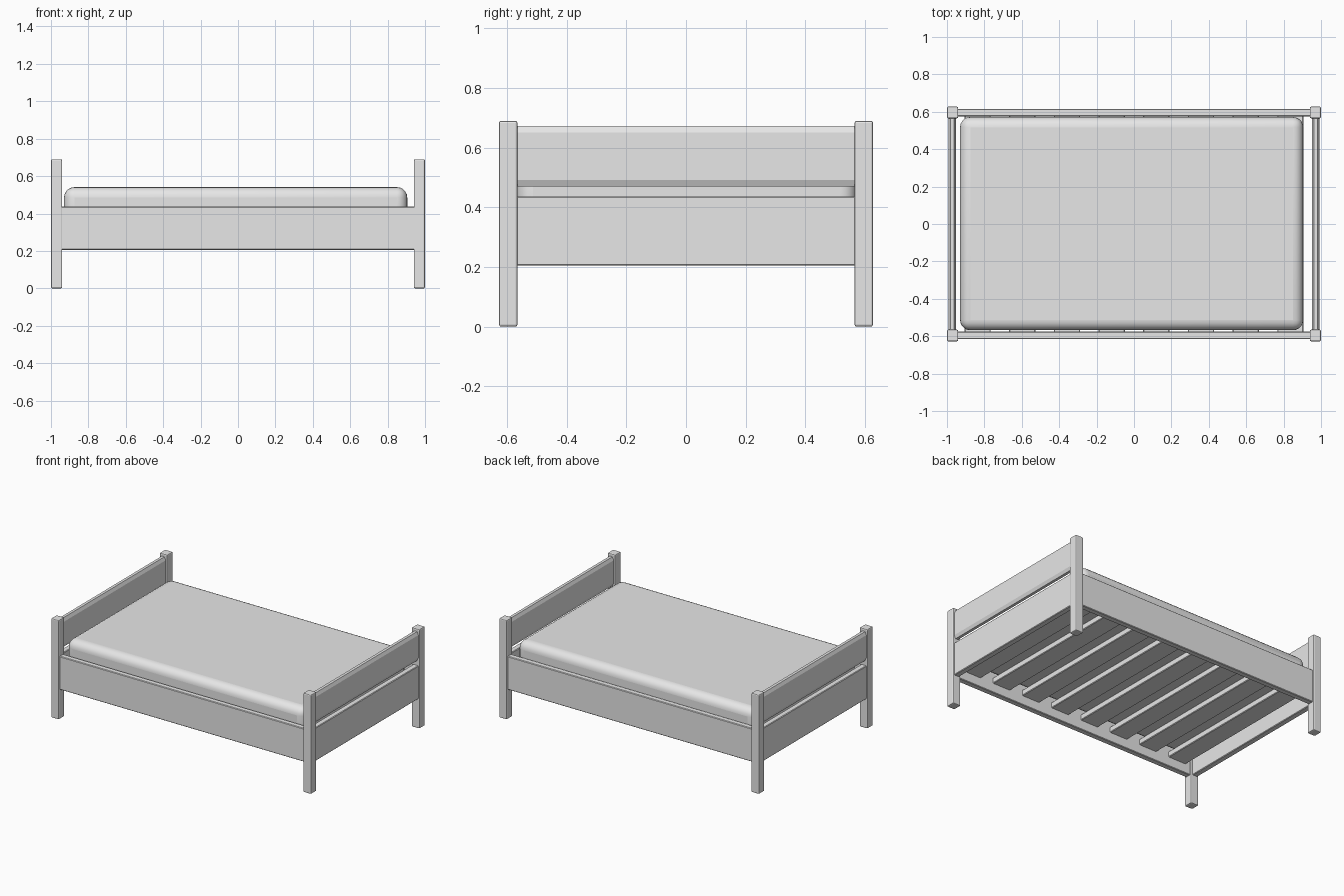
import bpy, bmesh, math

cube = bpy.data.objects.get("Cube")
if cube:
    bpy.data.objects.remove(cube, do_unlink=True)

GREY = (0.8, 0.8, 0.8, 1.0)
grey = bpy.data.materials.new("light_grey")
grey.use_nodes = True
grey.diffuse_color = GREY
grey.node_tree.nodes["Principled BSDF"].inputs["Base Color"].default_value = GREY


def finish(name, bm):
    """Turn a bmesh into a named object with the shared colour."""
    bmesh.ops.recalc_face_normals(bm, faces=bm.faces)
    mesh = bpy.data.meshes.new(name)
    bm.to_mesh(mesh)
    bm.free()
    mesh.materials.append(grey)
    obj = bpy.data.objects.new(name, mesh)
    bpy.context.collection.objects.link(obj)
    return obj


def box(name, low, high, bevel=0.0, segments=2):
    """Axis-aligned box between two corners, with softened edges."""
    bm = bmesh.new()
    bmesh.ops.create_cube(bm, size=1)
    for v in bm.verts:
        v.co = [h if c > 0 else l for c, l, h in zip(v.co, low, high)]
    obj = finish(name, bm)
    if bevel:
        mod = obj.modifiers.new("soft_edges", "BEVEL")
        mod.width = bevel
        mod.segments = segments
    return obj


def chamfered_board(name, x, half_thick, half_len, z0, z1, inset, drop):
    """Board along y whose long top and bottom edges are chamfered."""
    t = half_thick
    profile = [(t - inset, z0), (t, z0 + drop), (t, z1 - drop), (t - inset, z1)]
    profile += [(-px, pz) for px, pz in reversed(profile)]
    bm = bmesh.new()
    face = bm.faces.new([bm.verts.new((x + px, -half_len, pz)) for px, pz in profile])
    ext = bmesh.ops.extrude_face_region(bm, geom=[face])
    verts = [g for g in ext["geom"] if isinstance(g, bmesh.types.BMVert)]
    bmesh.ops.translate(bm, verts=verts, vec=(0, 2 * half_len, 0))
    return finish(name, bm)


# Corner posts
for sx, end in ((-1, "right"), (1, "left")):
    for sy, side in ((-1, "front"), (1, "back")):
        cx, cy = sx * 0.97, sy * 0.596
        box(f"{side}_{end}_post", (cx - 0.03, cy - 0.031, 0),
            (cx + 0.03, cy + 0.031, 0.69), 0.007)

# Long side rails
for sy, side in ((-1, "front"), (1, "back")):
    cy = sy * 0.596
    box(f"{side}_rail", (-0.95, cy - 0.02, 0.205), (0.95, cy + 0.02, 0.437), 0.004, 1)

# End boards: a lower rail and a chamfered upper panel
for sx, end in ((-1, "right"), (1, "left")):
    cx = sx * 0.972
    box(f"{end}_end_rail", (cx - 0.02, -0.575, 0.205), (cx + 0.02, 0.575, 0.437), 0.004, 1)
    chamfered_board(f"{end}_end_panel", cx, 0.02, 0.575, 0.47, 0.672, 0.01, 0.022)

# Slats between the side rails
SLATS, WIDTH = 8, 0.14
for i in range(SLATS):
    cx = -0.836 + i * 1.672 / (SLATS - 1)
    box(f"slat_{i + 1}", (cx - WIDTH / 2, -0.58, 0.27), (cx + WIDTH / 2, 0.58, 0.31), 0.004, 1)

# Mattress with rounded edges
mattress = box("mattress", (-0.93, -0.568, 0.31), (0.905, 0.572, 0.541), 0.055, 5)
bpy.ops.object.select_all(action="DESELECT")
mattress.select_set(True)
bpy.context.view_layer.objects.active = mattress
bpy.ops.object.shade_smooth_by_angle(angle=math.radians(35))
